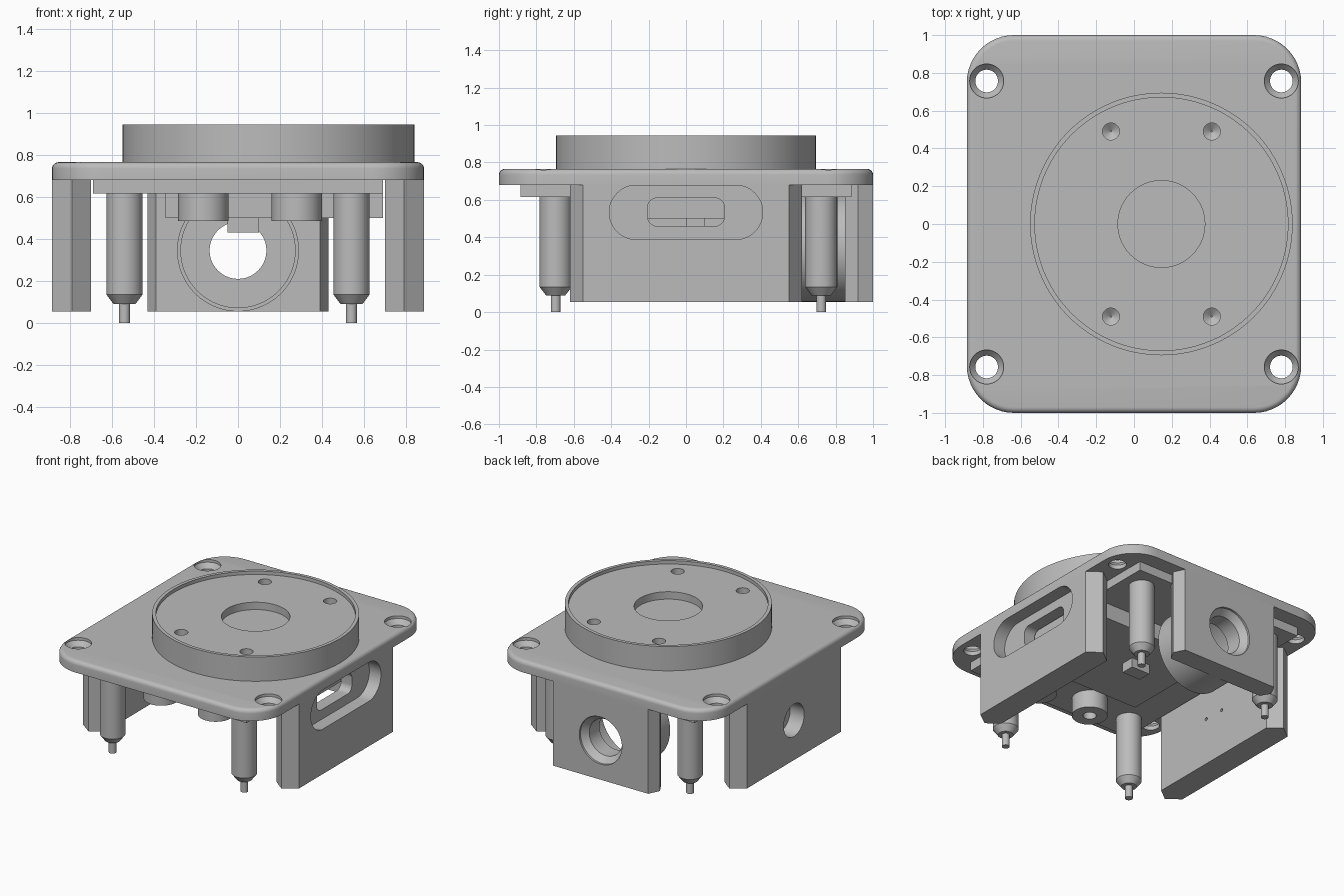
import bpy, bmesh, math
from mathutils import Matrix, Vector

if "Cube" in bpy.data.objects:
    bpy.data.objects.remove(bpy.data.objects["Cube"], do_unlink=True)

GREY = (0.5, 0.5, 0.5, 1)
metal = bpy.data.materials.new("plain grey metal")
metal.use_nodes = True
metal.diffuse_color = GREY
metal.node_tree.nodes["Principled BSDF"].inputs["Base Color"].default_value = GREY


def finish(bm, name):
    bmesh.ops.remove_doubles(bm, verts=bm.verts, dist=1e-5)
    bmesh.ops.recalc_face_normals(bm, faces=bm.faces)
    me = bpy.data.meshes.new(name)
    bm.to_mesh(me)
    bm.free()
    ob = bpy.data.objects.new(name, me)
    bpy.context.collection.objects.link(ob)
    me.materials.append(metal)
    return ob


def prism(name, outline, z0, z1):
    """Extrude an outline in x, y from z0 to z1."""
    bm = bmesh.new()
    f = bm.faces.new([bm.verts.new((x, y, z0)) for x, y in outline])
    ext = bmesh.ops.extrude_face_region(bm, geom=[f])
    bmesh.ops.translate(bm, vec=(0, 0, z1 - z0),
                        verts=[v for v in ext["geom"] if isinstance(v, bmesh.types.BMVert)])
    return finish(bm, name)


def turned(name, profile, loc, axis="Z", n=64):
    """Lathe an (r, height) profile whose ends are closed on the axis."""
    bm = bmesh.new()
    pts = [(0, profile[0][1])] + profile + [(0, profile[-1][1])]
    vs = [bm.verts.new((r, 0, h)) for r, h in pts]
    es = [bm.edges.new(p) for p in zip(vs, vs[1:])]
    bmesh.ops.spin(bm, geom=vs + es, cent=(0, 0, 0), axis=(0, 0, 1),
                   angle=math.tau, steps=n, use_merge=True)
    turn = Vector((0, 0, 1)).rotation_difference(
        Vector({"X": (1, 0, 0), "Y": (0, 1, 0), "Z": (0, 0, 1)}[axis])).to_matrix().to_4x4()
    bmesh.ops.transform(bm, matrix=Matrix.Translation(loc) @ turn, verts=bm.verts)
    return finish(bm, name)


def rounded(w, h, r, seg=12):
    """Rounded rectangle outline with half sizes w, h."""
    pts = []
    for i, (sx, sy) in enumerate([(1, 1), (-1, 1), (-1, -1), (1, -1)]):
        for k in range(seg + 1):
            a = math.pi / 2 * (i + k / seg)
            pts.append((sx * (w - r) + r * math.cos(a), sy * (h - r) + r * math.sin(a)))
    return pts


def rect(x0, x1, y0, y1):
    return [(x0, y0), (x1, y0), (x1, y1), (x0, y1)]


def apply_all(ob):
    deps = bpy.context.evaluated_depsgraph_get()
    me = bpy.data.meshes.new_from_object(ob.evaluated_get(deps))
    ob.modifiers.clear()
    ob.data = me


def cut(ob, cutters):
    for c in cutters:
        m = ob.modifiers.new("cut", "BOOLEAN")
        m.operation, m.solver, m.object = "DIFFERENCE", "EXACT", c
        apply_all(ob)
        bpy.data.objects.remove(c, do_unlink=True)


def slot(w, h, r, x0, x1, z):
    """Rounded slot cutter running along x."""
    ob = prism("slot_cutter", rounded(h, w, r), x0, x1)
    ob.data.transform(Matrix.Translation((0, 0, z)) @ Matrix.Rotation(math.pi / 2, 4, "Y"))
    return ob


# Top plate: rounded corners, soft upper edge, four countersunk screw holes
W, L, PLATE, TOP = 0.885, 1.0, 0.68, 0.765
plate = prism("top_plate", rounded(W, L, 0.25), PLATE, TOP)
bm = bmesh.new()
bm.from_mesh(plate.data)
rim = [e for e in bm.edges if all(v.co.z > TOP - 0.001 for v in e.verts)]
bmesh.ops.bevel(bm, geom=rim, offset=0.03, segments=5, profile=0.5, affect="EDGES")
bm.to_mesh(plate.data)
bm.free()
cut(plate, [turned("screw_cutter", [(0.06, 0.6), (0.06, 0.71), (0.09, 0.745), (0.09, 0.8)],
                   (x, y, 0), n=40) for x in (-0.78, 0.78) for y in (-0.757, 0.757)])

# Raised disc with thin rim, shallow centre pocket and four drilled holes
CX = 0.145
disc = turned("raised_disc", [(0.695, TOP - 0.005), (0.695, 0.945), (0.67, 0.945), (0.67, 0.92)],
              (CX, 0, 0), n=128)
cut(disc, [turned("pocket_cutter", [(0.23, 0.865), (0.23, 1)], (CX, 0, 0), n=80)]
    + [turned("drill_cutter", [(0.004, 0.83), (0.045, 0.86), (0.045, 1)],
              (CX + sx * 0.267, sy * 0.49, 0), n=32) for sx in (-1, 1) for sy in (-1, 1)])

# Stepped slabs under the plate
prism("under_slab", rect(-0.69, 0.69, -0.885, 0.885), 0.615, PLATE)
prism("lower_slab", rect(-0.345, 0.69, -0.4, 0.4), 0.5, 0.615)

# Side walls with pointed end edges
def side_wall(name, s):
    return prism(name, [(s * x, y) for x, y in
                        [(W, -0.55), (W, 0.55), (0.79, 0.62), (0.70, 0.55),
                         (0.70, -0.55), (0.79, -0.62)]], 0.055, PLATE)

slot_wall = side_wall("left_wall", 1)
cut(slot_wall, [slot(0.41, 0.145, 0.144, 0.79, 1, 0.533),
                slot(0.205, 0.075, 0.05, 0.6, 0.9, 0.535)])
hole_wall = side_wall("right_wall", -1)
cut(hole_wall, [turned("side_hole_cutter", [(0.12, -1), (0.12, -0.77)], (0, 0, 0.35), "X", 48)]
    + [turned("pin_hole_cutter", [(0.012, -0.8), (0.012, -0.6)], (0, y, 0.4), "X", 16)
       for y in (-0.08, 0.08)])

# Back wall with bored boss on its inner side
BZ = 0.345
back = prism("back_wall", [(0.39, 1), (0.43, 0.92), (0.39, 0.85),
                           (-0.39, 0.85), (-0.43, 0.92), (-0.39, 1)], 0.055, PLATE)
boss = turned("back_boss", [(0.29, 0.6), (0.29, 0.86)], (0, 0, BZ), "Y", 96)
cut(boss, [turned("bore_cutter", [(0.272, 0.5), (0.272, 0.82)], (0, 0, BZ), "Y", 96),
           turned("through_cutter", [(0.135, 0.7), (0.135, 1.1)], (0, 0, BZ), "Y", 64)])
cut(back, [turned("back_hole_cutter", [(0.135, 0.7), (0.135, 0.94), (0.175, 0.985), (0.175, 1.1)],
                  (0, 0, BZ), "Y", 64)])

# Four spring posts with tapered tips and pins
for side, x in (("right", -0.54), ("left", 0.54)):
    for end, y in (("front", -0.697), ("back", 0.723)):
        turned(f"{end}_{side}_post",
               [(0.026, 0), (0.026, 0.09), (0.052, 0.09), (0.086, 0.135), (0.086, 0.62)],
               (x, y, 0), n=48)

# Front bushings
for i, x in enumerate((-0.165, 0.28)):
    b = turned(f"front_bushing_{i + 1}", [(0.12, 0.485), (0.12, 0.62)], (x, -0.66, 0), n=48)
    cut(b, [turned("bushing_cutter", [(0.045, 0.4), (0.045, 0.58)], (x, -0.66, 0), n=32)])

# Small key block beneath the slab
prism("key_block", rect(-0.05, 0.1, 0, 0.1), 0.43, 0.5)

for ob in bpy.context.collection.objects:
    if ob.type == "MESH" and ob.data.materials and ob.data.materials[0] == metal:
        bpy.ops.object.select_all(action="DESELECT")
        ob.select_set(True)
        bpy.context.view_layer.objects.active = ob
        bpy.ops.object.shade_smooth_by_angle(angle=math.radians(30))
